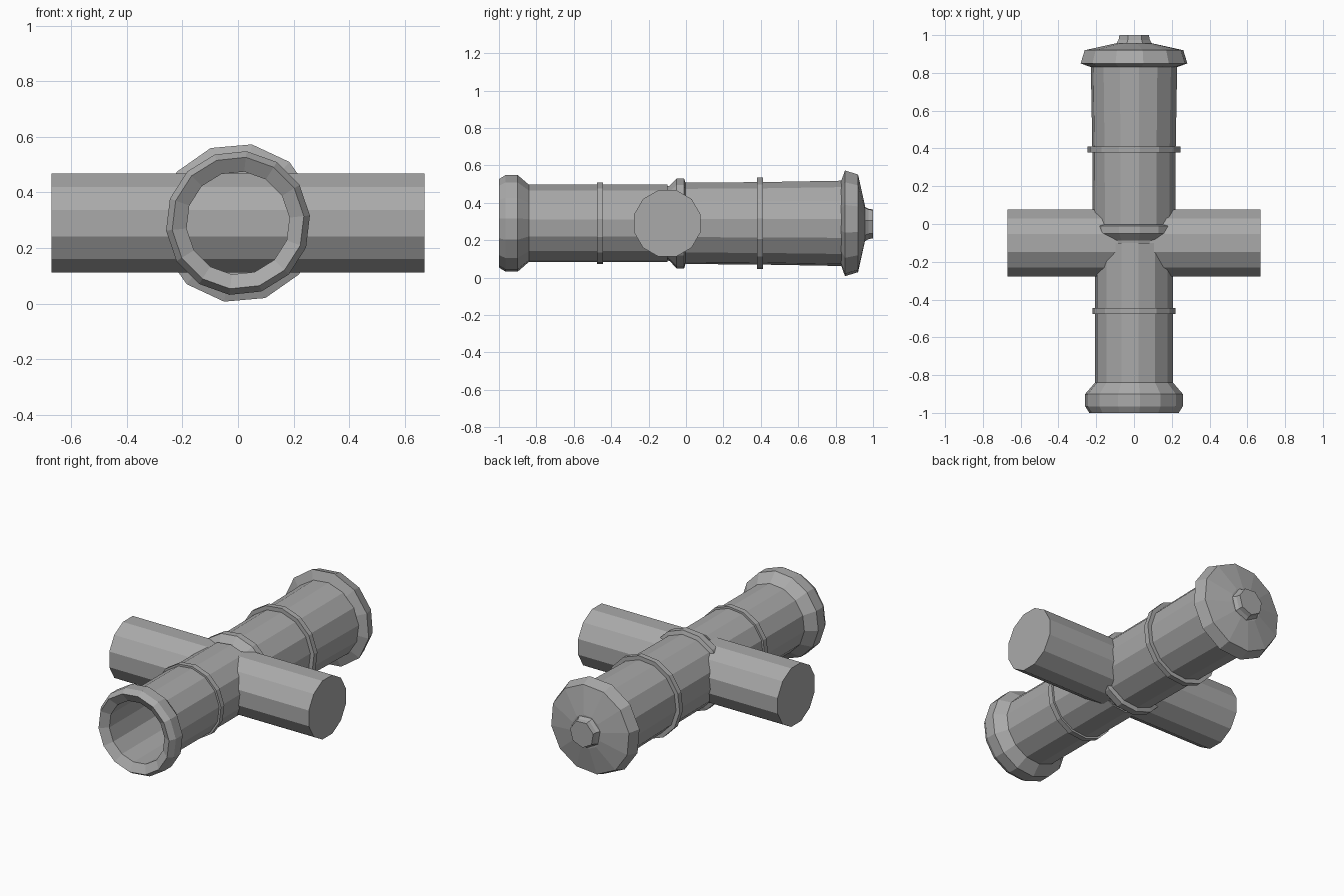
import bpy
import bmesh
from math import sin, cos, pi, radians

cube = bpy.data.objects.get("Cube")
if cube:
    bpy.data.objects.remove(cube, do_unlink=True)

iron = bpy.data.materials.new("iron grey")
iron.use_nodes = True
GREY = (0.4, 0.4, 0.4, 1)
iron.diffuse_color = GREY
iron.node_tree.nodes["Principled BSDF"].inputs["Base Color"].default_value = GREY

AXIS_Z = 0.29


def lathe(name, profile, sides, turn=0.0, axis="y", offset=0.0, closed=False):
    """Spin (position, radius) pairs about a lengthwise axis; cap open ends."""
    bm = bmesh.new()
    rings = []
    for pos, r in profile:
        ring = []
        for i in range(sides):
            a = 2 * pi * i / sides + radians(turn)
            u, z = r * cos(a), AXIS_Z + r * sin(a)
            ring.append(bm.verts.new((u, pos, z) if axis == "y" else (pos, u + offset, z)))
        rings.append(ring)
    pairs = list(zip(rings, rings[1:]))
    if closed:
        pairs.append((rings[-1], rings[0]))
    else:
        bm.faces.new(rings[0])
        bm.faces.new(rings[-1])
    for a, b in pairs:
        for i in range(sides):
            j = (i + 1) % sides
            bm.faces.new((a[i], a[j], b[j], b[i]))
    bmesh.ops.recalc_face_normals(bm, faces=bm.faces)
    mesh = bpy.data.meshes.new(name)
    bm.to_mesh(mesh)
    bm.free()
    mesh.materials.append(iron)
    obj = bpy.data.objects.new(name, mesh)
    bpy.context.collection.objects.link(obj)
    return obj


# Hollow front of the barrel: swollen muzzle, flared mouth and open bore
lathe("muzzle_and_chase", [
    (-0.1, 0.208), (-0.84, 0.208), (-0.9, 0.26), (-0.965, 0.26),
    (-1.0, 0.238), (-0.97, 0.186), (-0.1, 0.186)], 14, turn=6, closed=True)

# Thicker rear barrel with a bevelled step at its front
lathe("rear_barrel", [(-0.1, 0.2), (0.0, 0.219), (0.4, 0.222), (0.85, 0.23)], 14, turn=6)
lathe("middle_ring", [(-0.1, 0.19), (-0.05, 0.242), (-0.01, 0.242), (0.0, 0.21)], 14, turn=6)

# Narrow raised bands
for name, y, r in (("front_band", -0.46, 0.22), ("rear_band", 0.395, 0.247)):
    lathe(name, [(y - 0.016, r), (y + 0.016, r)], 14, turn=6)
# The front band is a hollow hoop so that the bore stays open
bpy.data.objects.remove(bpy.data.objects["front_band"], do_unlink=True)
lathe("front_hoop", [(-0.476, 0.2), (-0.476, 0.22), (-0.444, 0.22), (-0.444, 0.2)],
      14, turn=6, closed=True)

# Breech flange with a shallow cone, and the end knob
lathe("breech_flange", [(0.83, 0.23), (0.85, 0.287), (0.92, 0.265), (0.956, 0.1)], 12, turn=20)
lathe("end_knob", [(0.95, 0.1), (0.975, 0.085), (1.0, 0.08)], 7, turn=10)

# Cross bar running through the barrel
lathe("trunnion_bar", [(-0.67, 0.184), (0.67, 0.184)], 12, turn=15, axis="x", offset=-0.1)
